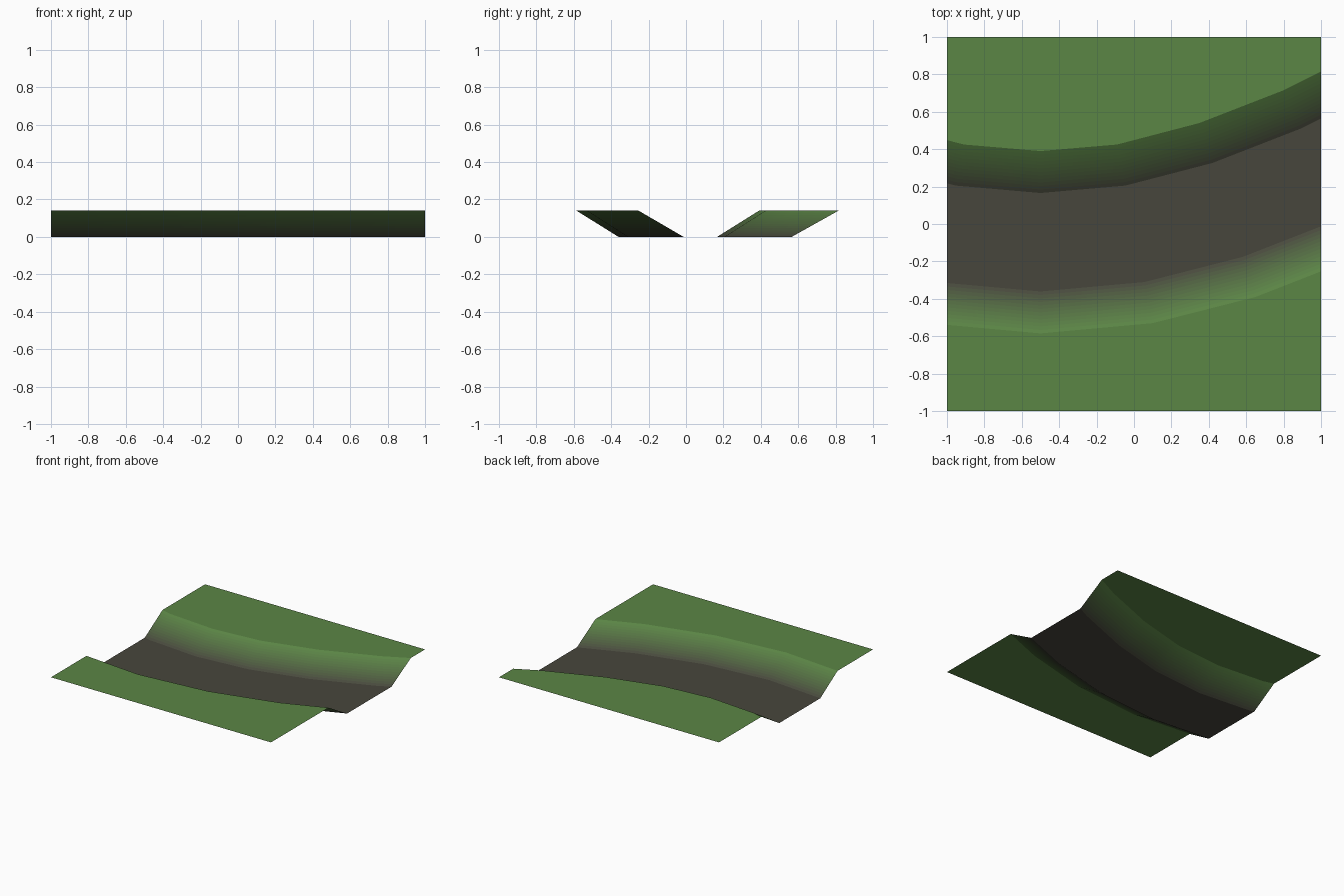
import bpy, bmesh, math
from mathutils import Vector

if "Cube" in bpy.data.objects:
    bpy.data.objects.remove(bpy.data.objects["Cube"])

H = 0.14                      # height of the grassy banks above the bed
FOOT = 0.23                   # share of the channel width taken by each slope
BANDS = 12                    # colour steps on each slope
GRASS = (0.105, 0.24, 0.06)
BED = (0.064, 0.062, 0.046)

# Bend of the channel: (near bank edge, far bank edge) at each radial station
STATIONS = [((-1.65, -0.39), (-1.35, 0.54)),
            ((-1.10, -0.53), (-0.91, 0.425)),
            ((-0.50, -0.585), (-0.50, 0.39)),
            ((0.10, -0.53), (-0.09, 0.425)),
            ((0.65, -0.39), (0.35, 0.54)),
            ((1.20, -0.175), (0.80, 0.715)),
            ((1.70, 0.08), (1.25, 0.94))]


def mix(t):
    return tuple(b + (g - b) * t for b, g in zip(BED, GRASS))


def across(f, z):
    """Line running along the channel at share f of its width."""
    return [Vector((*Vector(n).lerp(Vector(s), f), z)) for n, s in STATIONS]


def border(line, y):
    return [Vector((p.x, y, H)) for p in line]


def sheet(name, rows, colours):
    """Strip surface through rows, one colour per band, trimmed to the tile."""
    mesh = bpy.data.meshes.new(name)
    for i, c in enumerate(colours):
        mat = bpy.data.materials.new(f"{name}_{i}")
        mat.diffuse_color = (*c, 1)
        mat.use_nodes = True
        mat.node_tree.nodes["Principled BSDF"].inputs["Base Color"].default_value = mat.diffuse_color
        mesh.materials.append(mat)
    bm = bmesh.new()
    grid = [[bm.verts.new(p) for p in row] for row in rows]
    for r in range(len(rows) - 1):
        for k in range(len(STATIONS) - 1):
            face = bm.faces.new((grid[r][k], grid[r][k + 1],
                                 grid[r + 1][k + 1], grid[r + 1][k]))
            face.material_index = r
    for side in (-1, 1):
        bmesh.ops.bisect_plane(bm, geom=bm.verts[:] + bm.edges[:] + bm.faces[:],
                               plane_co=(side, 0, 0), plane_no=(side, 0, 0),
                               clear_outer=True)
    bm.to_mesh(mesh)
    bm.free()
    obj = bpy.data.objects.new(name, mesh)
    bpy.context.collection.objects.link(obj)
    bpy.ops.object.select_all(action='DESELECT')
    obj.select_set(True)
    bpy.context.view_layer.objects.active = obj
    bpy.ops.object.shade_smooth_by_angle(angle=math.radians(25))


near, far = across(0, H), across(1, H)
steps = [i / BANDS for i in range(BANDS + 1)]
fade = [mix((i + 0.5) / BANDS) for i in range(BANDS)]

# Flat grassy banks
sheet("near_bank", [border(near, -1), near], [GRASS])
sheet("far_bank", [far, border(far, 1)], [GRASS])

# Slopes fading from grass to earth
sheet("near_slope", [across(FOOT * t, H * (1 - t)) for t in steps], fade[::-1])
sheet("far_slope", [across(1 - FOOT * (1 - t), H * t) for t in steps], fade)

# Earthy channel floor
sheet("channel_bed", [across(FOOT, 0), across(1 - FOOT, 0)], [BED])
